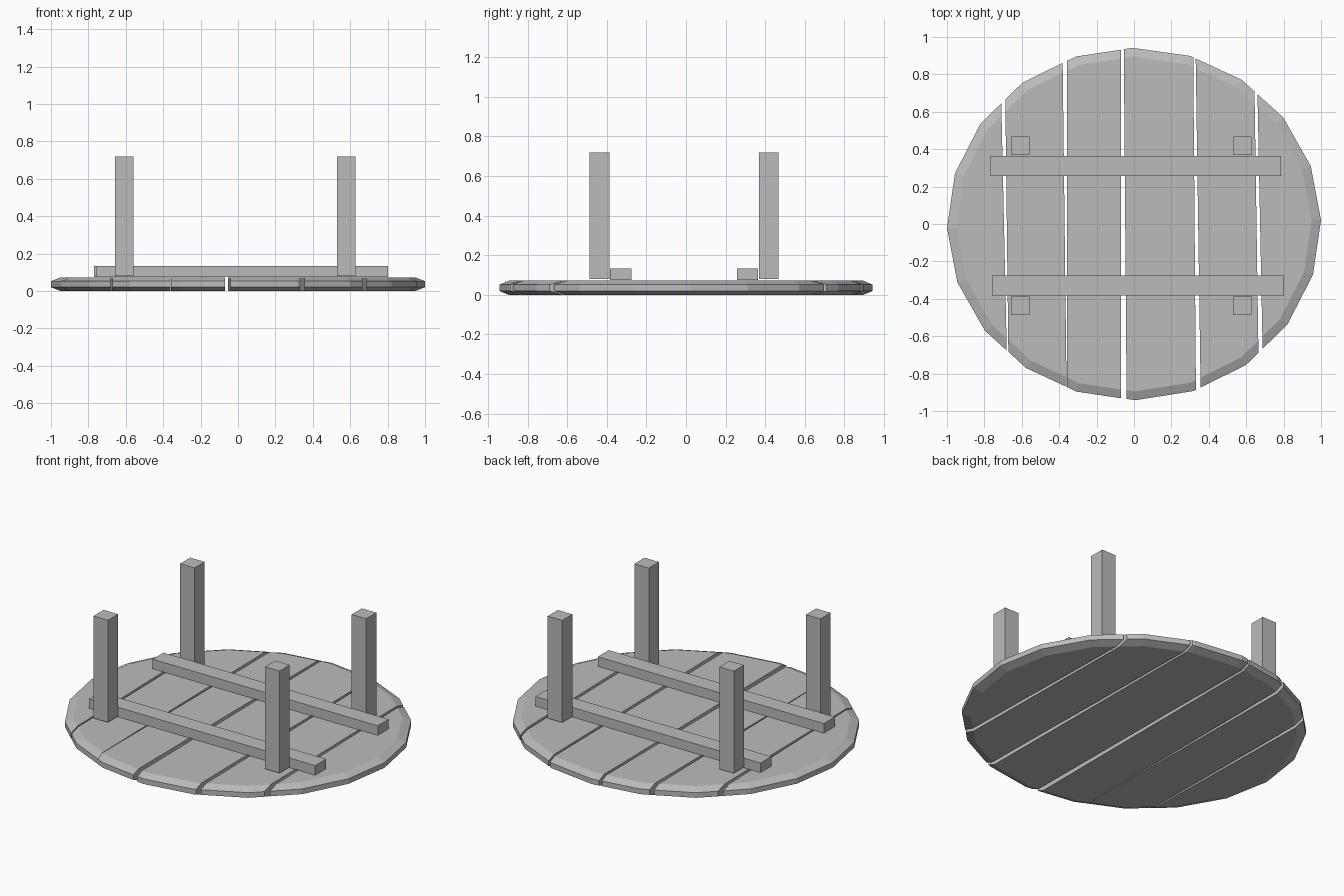
import bpy, bmesh, math
from mathutils import Matrix

cube = bpy.data.objects.get("Cube")
if cube:
    bpy.data.objects.remove(cube, do_unlink=True)

GREY = (0.5, 0.5, 0.5, 1)
mat = bpy.data.materials.new("plain grey")
mat.use_nodes = True
mat.diffuse_color = GREY
bsdf = next(n for n in mat.node_tree.nodes if n.type == 'BSDF_PRINCIPLED')
bsdf.inputs["Base Color"].default_value = GREY


def finish(bm, name):
    bmesh.ops.recalc_face_normals(bm, faces=bm.faces)
    mesh = bpy.data.meshes.new(name)
    bm.to_mesh(mesh)
    bm.free()
    mesh.materials.append(mat)
    obj = bpy.data.objects.new(name, mesh)
    bpy.context.collection.objects.link(obj)
    return obj


def box(name, low, high):
    bm = bmesh.new()
    bmesh.ops.create_cube(bm, size=1)
    for v in bm.verts:
        v.co = [a + (c + 0.5) * (b - a) for a, b, c in zip(low, high, v.co)]
    return finish(bm, name)


def slab():
    """Twenty-sided oval disc with chamfered top and bottom rims."""
    bm = bmesh.new()
    sides = 20
    rings = []
    for z, s in ((0, 0.95), (0.02, 1), (0.052, 1), (0.072, 0.95)):
        angles = [math.tau * i / sides for i in range(sides)]
        rings.append([bm.verts.new((s * math.cos(a), 0.942 * s * math.sin(a), z))
                      for a in angles])
    for lower, upper in zip(rings, rings[1:]):
        for i in range(sides):
            j = (i + 1) % sides
            bm.faces.new((lower[i], lower[j], upper[j], upper[i]))
    bm.faces.new(rings[0][::-1])
    bm.faces.new(rings[-1])
    return bm


def cut(bm, x, direction):
    """Remove what lies past x and close the sawn side."""
    bmesh.ops.bisect_plane(bm, geom=bm.verts[:] + bm.edges[:] + bm.faces[:],
                           plane_co=(x, 0, 0), plane_no=(direction, 0, 0),
                           clear_outer=True)
    bmesh.ops.edgeloop_fill(bm, edges=[e for e in bm.edges if e.is_boundary])


# Table top: planks given by left cut, right cut and slight turn
planks = [(None, -0.695, 0.022), (-0.68, -0.371, 0.012), (-0.359, -0.07, 0),
          (-0.047, 0.324, 0.008), (0.343, 0.655, 0.015), (0.674, None, 0.02)]
for n, (x0, x1, turn) in enumerate(planks, 1):
    bm = slab()
    if x0 is not None:
        cut(bm, x0, -1)
    if x1 is not None:
        cut(bm, x1, 1)
    bm.transform(Matrix.Rotation(turn, 4, 'Z'))
    finish(bm, f"top_plank_{n}")

# Cross battens
box("front_batten", (-0.76, -0.383, 0.074), (0.802, -0.275, 0.134))
box("back_batten", (-0.77, 0.257, 0.074), (0.786, 0.364, 0.134))

# Legs, standing upward from the overturned top
for side, x in (("right", -0.608), ("left", 0.578)):
    for end, y in (("front", -0.437), ("back", 0.418)):
        box(f"{end}_{side}_leg", (x - 0.05, y - 0.05, 0.08),
            (x + 0.05, y + 0.05, 0.718))
